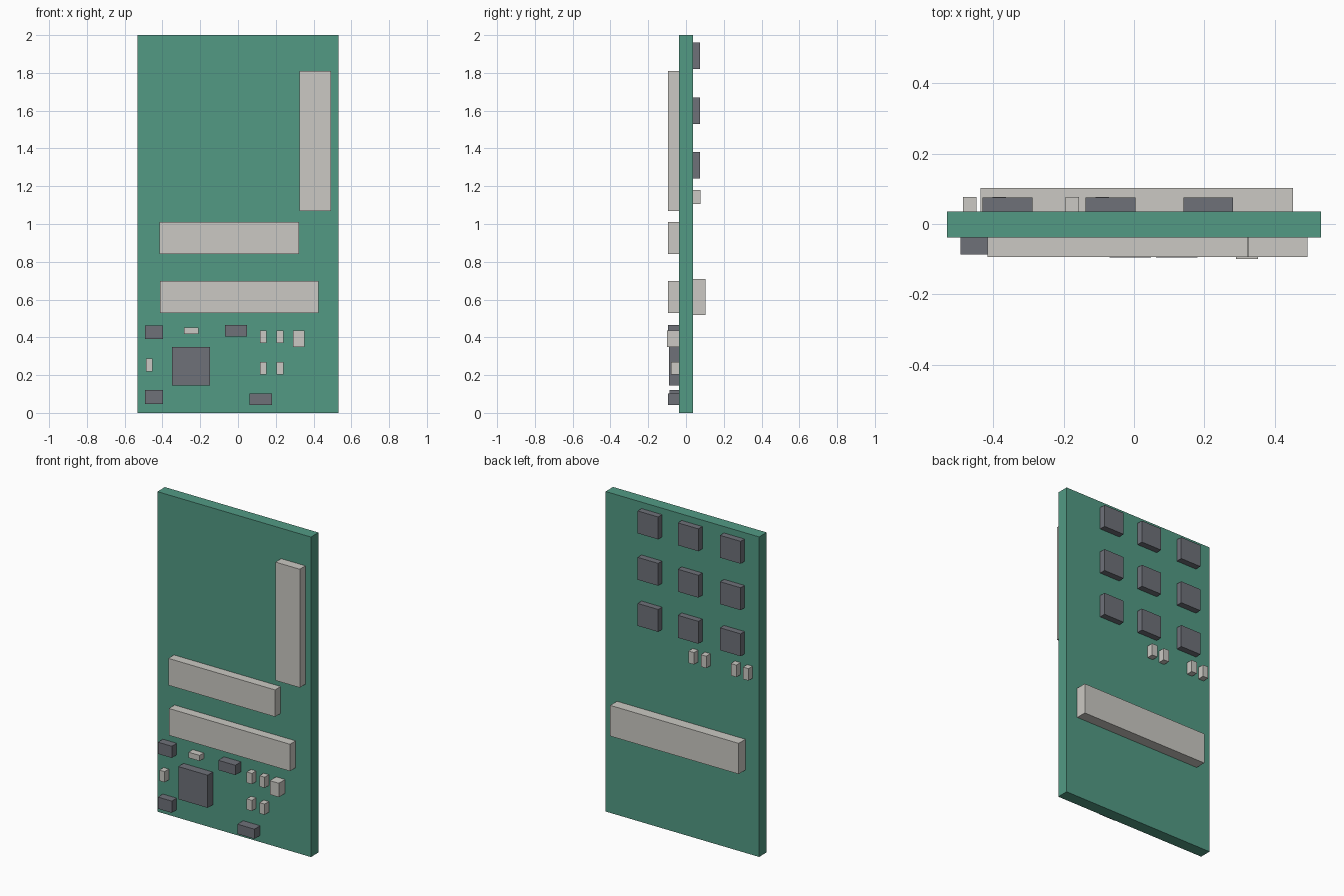
import bpy
import bmesh

if "Cube" in bpy.data.objects:
    bpy.data.objects.remove(bpy.data.objects["Cube"])


def srgb(r, g, b):
    f = lambda c: c / 12.92 if c <= 0.04045 else ((c + 0.055) / 1.055) ** 2.4
    return (f(r / 255), f(g / 255), f(b / 255), 1.0)


def material(name, rgb):
    m = bpy.data.materials.new(name)
    m.diffuse_color = srgb(*rgb)
    m.use_nodes = True
    m.node_tree.nodes["Principled BSDF"].inputs["Base Color"].default_value = m.diffuse_color
    return m


GREEN = material("board green", (82, 154, 132))
DARK = material("chip grey", (110, 113, 121))
LIGHT = material("connector light grey", (203, 201, 195))

FRONT, BACK = -0.038, 0.036   # board faces


def box(name, mat, x0, x1, y0, y1, z0, z1):
    bm = bmesh.new()
    bmesh.ops.create_cube(bm, size=1.0)
    for v in bm.verts:
        v.co = (x1 if v.co.x > 0 else x0,
                y1 if v.co.y > 0 else y0,
                z1 if v.co.z > 0 else z0)
    me = bpy.data.meshes.new(name)
    bm.to_mesh(me)
    bm.free()
    me.materials.append(mat)
    ob = bpy.data.objects.new(name, me)
    bpy.context.collection.objects.link(ob)
    return ob


def front(name, mat, x0, x1, z0, z1, y):
    box(name, mat, x0, x1, y, FRONT, z0, z1)


def back(name, mat, x0, x1, z0, z1, y):
    box(name, mat, x0, x1, BACK, y, z0, z1)


# Circuit board
box("board", GREEN, -0.531, 0.531, FRONT, BACK, 0, 2)

# Front connectors
front("vertical_connector", LIGHT, 0.325, 0.493, 1.07, 1.81, -0.094)
front("upper_connector", LIGHT, -0.416, 0.322, 0.842, 1.01, -0.094)
front("lower_connector", LIGHT, -0.412, 0.425, 0.53, 0.698, -0.094)

# Front chips
front("main_chip", DARK, -0.35, -0.147, 0.146, 0.35, -0.09)
for z in (0.39, 0.047):
    front("left_chip", DARK, -0.493, -0.397, z, z + 0.073, -0.087)
front("middle_chip", DARK, -0.07, 0.048, 0.405, 0.466, -0.095)
front("bottom_chip", DARK, 0.062, 0.18, 0.041, 0.102, -0.095)

# Front small components
for x in (0.116, 0.204):
    for z in (0.37, 0.202):
        front("front_capacitor", LIGHT, x, x + 0.036, z, z + 0.067, -0.08)
front("left_capacitor", LIGHT, -0.488, -0.452, 0.22, 0.287, -0.08)
front("flat_capacitor", LIGHT, -0.286, -0.21, 0.418, 0.453, -0.08)
front("large_capacitor", LIGHT, 0.29, 0.352, 0.35, 0.437, -0.1)

# Back connector
back("back_connector", LIGHT, -0.436, 0.452, 0.518, 0.71, 0.103)

# Back grid of memory chips
for x in (-0.43, -0.138, 0.14):
    for z in (1.82, 1.53, 1.242):
        back("memory_chip", DARK, x, x + 0.142, z, z + 0.14, 0.075)

# Back capacitors below the chips
for x in (-0.486, -0.402, -0.194, -0.109):
    back("back_capacitor", LIGHT, x, x + 0.038, 1.105, 1.18, 0.077)
